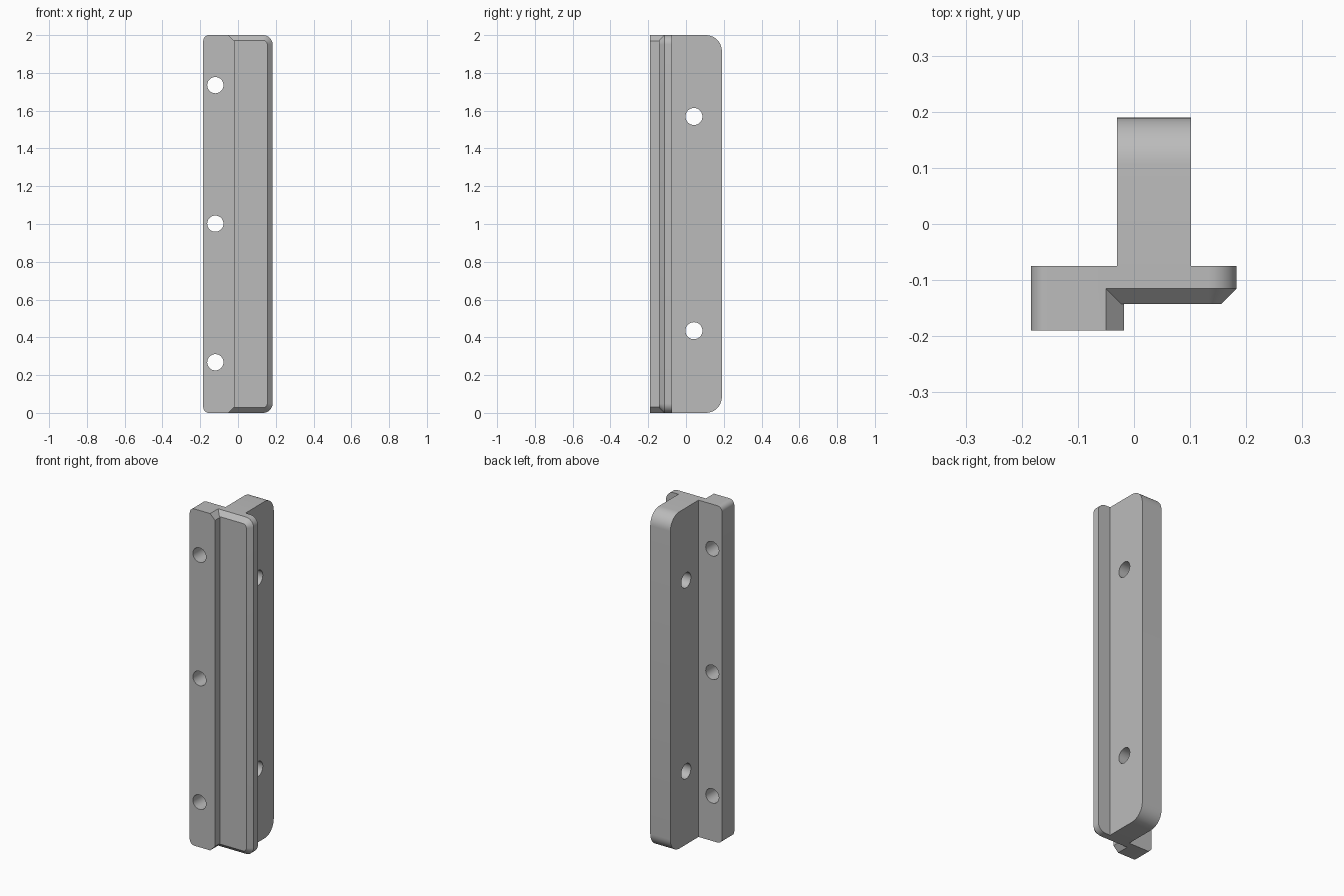
import bpy
import bmesh
from math import pi, sin, cos, radians
from mathutils import Matrix

H = 2.0            # overall height
BACK = -0.075      # rear face of the plate
STEP = -0.115      # where the bevel of the plate starts
BEVEL = 0.028

if "Cube" in bpy.data.objects:
    bpy.data.objects.remove(bpy.data.objects["Cube"])

grey = bpy.data.materials.new("plain_grey")
grey.use_nodes = True
grey.diffuse_color = (0.5, 0.5, 0.5, 1)
grey.node_tree.nodes["Principled BSDF"].inputs["Base Color"].default_value = (0.5, 0.5, 0.5, 1)


def arc(cx, cz, r, start, steps=10):
    """Quarter arc, counter-clockwise from the start angle in degrees."""
    angles = [radians(start) + pi / 2 * i / steps for i in range(steps + 1)]
    return [(cx + r * cos(a), cz + r * sin(a)) for a in angles]


def rounded_right(x0, x1, z0, z1, r):
    """Rectangle with both right-hand corners rounded."""
    return ([(x0, z0)] + arc(x1 - r, z0 + r, r, 270)
            + arc(x1 - r, z1 - r, r, 0) + [(x0, z1)])


def loft(name, rings):
    """Solid skinned through matching closed rings of 3D points."""
    bm = bmesh.new()
    loops = [[bm.verts.new(p) for p in ring] for ring in rings]
    n = len(loops[0])
    for a, b in zip(loops, loops[1:]):
        for i in range(n):
            j = (i + 1) % n
            bm.faces.new((a[i], a[j], b[j], b[i]))
    bm.faces.new(loops[0][::-1])
    bm.faces.new(loops[-1])
    bmesh.ops.recalc_face_normals(bm, faces=bm.faces)
    return finish(name, bm)


def finish(name, bm):
    mesh = bpy.data.meshes.new(name)
    bm.to_mesh(mesh)
    bm.free()
    mesh.materials.append(grey)
    obj = bpy.data.objects.new(name, mesh)
    bpy.context.collection.objects.link(obj)
    return obj


def drill(name, location, axis, radius):
    """Cylinder cutter along the given axis."""
    bm = bmesh.new()
    turn = Matrix.Rotation(pi / 2, 4, "X" if axis == "Y" else "Y")
    bmesh.ops.create_cone(bm, cap_ends=True, segments=40, radius1=radius, radius2=radius,
                          depth=0.4, matrix=Matrix.Translation(location) @ turn)
    return finish(name, bm)


def combine(target, other, operation):
    mod = target.modifiers.new(operation.lower(), "BOOLEAN")
    mod.operation = operation
    mod.solver = "EXACT"
    mod.object = other
    bpy.context.view_layer.objects.active = target
    bpy.ops.object.modifier_apply(modifier=mod.name)
    bpy.data.objects.remove(other)


# Mounting block: rounded outer corners, bevelled inner corners
r, left, right, c = 0.03, -0.184, -0.018, 0.032
outline = ([(right - c, 0), (right, c), (right, H - c), (right - c, H)]
           + arc(left + r, H - r, r, 90) + arc(left + r, r, r, 180))
bracket = loft("bracket", [[(x, y, z) for x, z in outline] for y in (-0.19, BACK)])

# Plate with a bevelled front rim, running into the block
full = rounded_right(-0.06, 0.183, 0, H, 0.05)
inset = rounded_right(-0.06, 0.183 - BEVEL, BEVEL, H - BEVEL, 0.05 - BEVEL)
plate = loft("plate", [[(x, y, z) for x, z in ring]
                       for y, ring in ((BACK, full), (STEP, full), (STEP - BEVEL, inset))])

# Spine standing behind the plate, with rounded rear corners
side = rounded_right(-0.095, 0.19, 0, H, 0.085)
spine = loft("spine", [[(x, y, z) for y, z in side] for x in (-0.03, 0.102)])

for part in (plate, spine):
    combine(bracket, part, "UNION")

# Screw holes through the block and cross holes through the spine
for z in (0.268, 1.002, 1.735):
    combine(bracket, drill("block_hole", (-0.12, -0.13, z), "Y", 0.043), "DIFFERENCE")
for z in (0.435, 1.569):
    combine(bracket, drill("spine_hole", (0.036, 0.042, z), "X", 0.045), "DIFFERENCE")

# Smooth the rounds and holes, keep the edges crisp
bpy.ops.object.select_all(action="DESELECT")
bracket.select_set(True)
bpy.context.view_layer.objects.active = bracket
bpy.ops.object.shade_smooth_by_angle(angle=radians(30))
